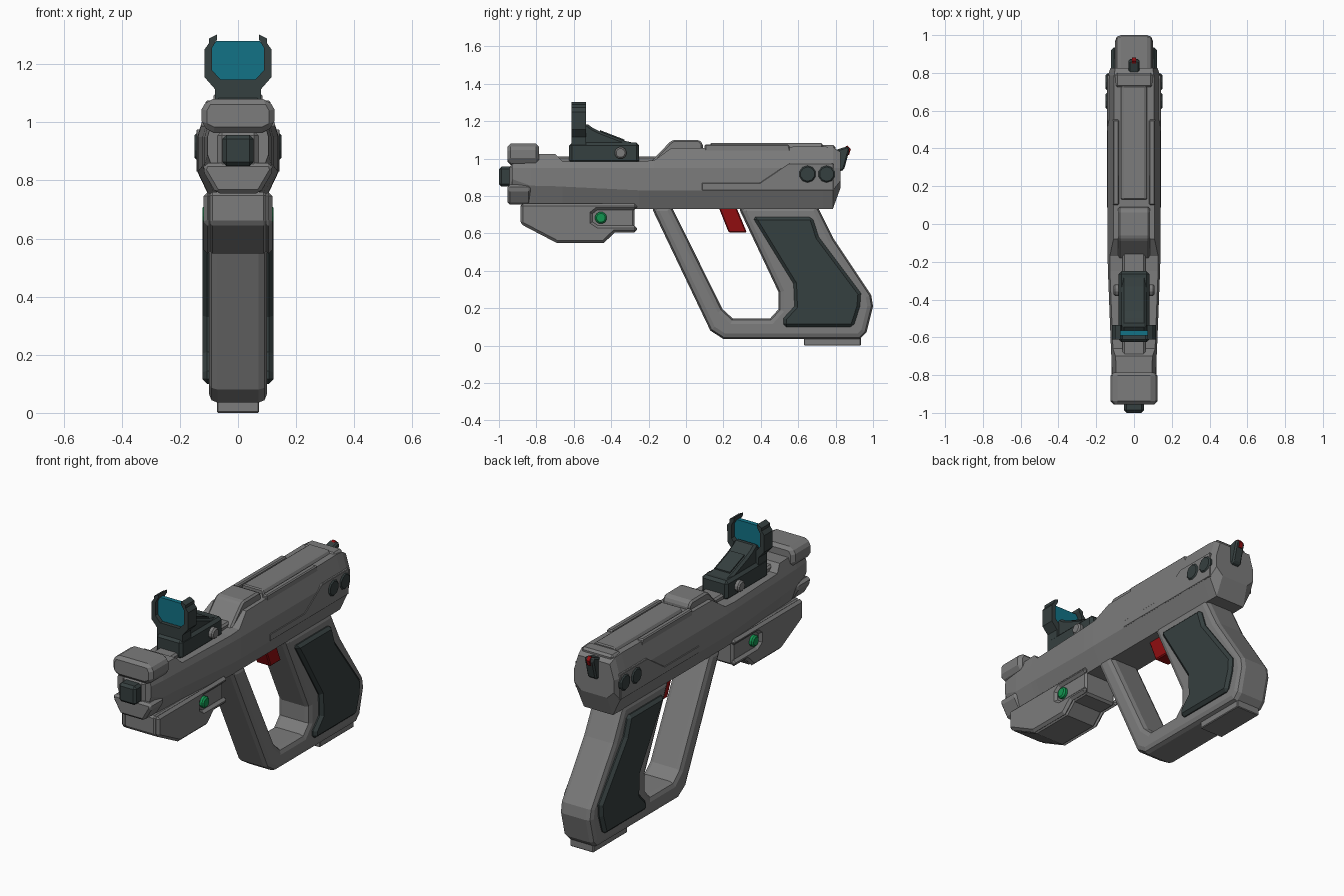
import bpy, bmesh, math
from mathutils import Vector

if "Cube" in bpy.data.objects:
    bpy.data.objects.remove(bpy.data.objects["Cube"])


def material(name, rgb):
    m = bpy.data.materials.new(name)
    m.diffuse_color = (*rgb, 1)
    m.use_nodes = True
    m.node_tree.nodes["Principled BSDF"].inputs["Base Color"].default_value = m.diffuse_color
    return m


GREY = material("mid grey", (0.2, 0.2, 0.2))
DARK = material("dark slate", (0.036, 0.05, 0.05))
RED = material("red", (0.28, 0.004, 0.005))
TEAL = material("teal glass", (0.006, 0.17, 0.24))
GREEN = material("green light", (0.006, 0.3, 0.08))


def finish(bm, name, mat, bevel=0, segments=1, angle=30):
    bmesh.ops.recalc_face_normals(bm, faces=bm.faces)
    me = bpy.data.meshes.new(name)
    bm.to_mesh(me)
    bm.free()
    me.materials.append(mat)
    ob = bpy.data.objects.new(name, me)
    bpy.context.collection.objects.link(ob)
    if bevel:
        b = ob.modifiers.new("bevel", "BEVEL")
        b.width, b.segments = bevel, segments
        b.limit_method, b.angle_limit = "ANGLE", math.radians(angle)
    return ob


def loft(name, rings, mat, bevel=0, segments=1, angle=30):
    """Skin a row of equal-length closed rings and cap both ends."""
    bm = bmesh.new()
    rows = [[bm.verts.new(p) for p in r] for r in rings]
    n = len(rows[0])
    for a, b in zip(rows, rows[1:]):
        for i in range(n):
            j = (i + 1) % n
            bm.faces.new((a[i], a[j], b[j], b[i]))
    bm.faces.new(rows[0])
    bm.faces.new(rows[-1])
    return finish(bm, name, mat, bevel, segments, angle)


def side_prism(name, yz, x0, x1, mat, **kw):
    return loft(name, [[(x, y, z) for y, z in yz] for x in (x0, x1)], mat, **kw)


def front_prism(name, half, y0, y1, mat, **kw):
    """Right half outline (x, z), mirrored across x and extruded along y."""
    pts = half + [(-x, z) for x, z in reversed(half)]
    return loft(name, [[(x, y, z) for x, z in pts] for y in (y0, y1)], mat, **kw)


def box(name, hx, y0, y1, z0, z1, mat, bevel=0.01):
    return front_prism(name, [(hx, z0), (hx, z1)], y0, y1, mat, bevel=bevel)


def disc(name, x0, x1, y, z, r, sides, mat, bevel=0.008):
    yz = [(y + r * math.cos(math.tau * (i + 0.5) / sides),
           z + r * math.sin(math.tau * (i + 0.5) / sides)) for i in range(sides)]
    return side_prism(name, yz, x0, x1, mat, bevel=bevel, angle=60)


# main body: chamfered section changing along y (y, half width, bottom, top)
stations = [(-0.93, .105, .79, .99), (-0.83, .115, .755, 1.025), (-0.70, .12, .752, 1.025),
            (-0.66, .122, .75, .985), (-0.25, .138, .73, .985), (-0.17, .14, .73, .99),
            (-0.08, .14, .73, 1.055), (0.73, .14, .73, 1.065), (0.785, .138, .73, 1.06),
            (0.825, .125, .84, 1.035)]
rings = []
for y, w, zb, zt in stations:
    half = [(w * .66, zb), (w, zb + (.1 if y < .8 else .04)), (w, .95), (w - .3 * (zt - .95), zt)]
    rings.append([(x, y, z) for x, z in half] + [(-x, y, z) for x, z in reversed(half)])
loft("main_body", rings, GREY)

# muzzle blocks and barrel
front_prism("muzzle_upper_block", [(.085, .965), (.125, .985), (.125, 1.045), (.105, 1.08)],
            -0.955, -0.785, GREY, bevel=.018)
front_prism("muzzle_lower_block", [(.075, .755), (.122, .835), (.115, .86)],
            -0.955, -0.83, GREY, bevel=.015)
box("barrel_tip", .054, -1.0, -0.9, .85, .957, DARK, .014)
box("muzzle_collar", .07, -0.945, -0.9, .84, .97, GREY, .015)

# top ribs and rails
box("front_top_rail", .06, -0.79, -0.08, .95, 1.012, GREY)
side_prism("top_hump", [(-.19, .98), (-.09, 1.085), (-.07, 1.1), (.07, 1.1), (.09, 1.08), (.09, 1.0)],
           -.085, .085, GREY, bevel=.01)
front_prism("rear_top_rib", [(.07, 1.0), (.07, 1.065), (.06, 1.083)], .13, .73, GREY, bevel=.006)
box("rear_top_cap", .1, .72, .8, 1.0, 1.072, GREY, .012)

# grip frame with open trigger guard
frame = [(-.19, .75), (.13, .08), (.2, .035), (.93, .035), (.965, .07), (1.0, .21), (.99, .27),
         (.79, .57), (.70, .75), (.275, .75), (.495, .285), (.495, .195), (.45, .145),
         (.25, .145), (.195, .195), (-.08, .75)]
side_prism("grip_frame", frame, -.1, .1, GREY, bevel=.03, segments=2, angle=75)
box("magazine_base", .073, .63, .935, 0, .06, GREY, .004)
side_prism("trigger", [(.17, .75), (.265, .75), (.325, .605), (.228, .605)], -.045, .045, RED, bevel=.006)

# under-barrel module core
lower = [(-.885, .76), (-.885, .65), (-.69, .548), (-.44, .548), (-.38, .605)]
side_prism("module_core", lower + [(-.275, .605), (-.275, .76)], -.1, .1, GREY, bevel=.012, angle=60)

shell = lower + [(-.262, .605), (-.262, .642), (-.47, .642), (-.5, .662), (-.5, .705),
                 (-.475, .725), (-.262, .725), (-.262, .76)]
panel = [(.355, .688), (.675, .688), (.71, .58), (.935, .28), (.93, .21), (.895, .1),
         (.52, .1), (.52, .145), (.58, .21), (.575, .33)]
step = [(.085, .83), (.085, .87), (.395, .87), (.55, .975), (.79, .975), (.79, .83)]

# paired side parts
for s, side in ((1, "right"), (-1, "left")):
    side_prism(side + "_module_shell", shell, s * .09, s * .119, GREY, bevel=.014, angle=60)
    disc(side + "_green_light", s * .09, s * .122, -.455, .683, .032, 12, GREEN)
    side_prism(side + "_grip_panel", panel, s * .08, s * .123, DARK, bevel=.016, angle=60)
    side_prism(side + "_body_step", step, s * .1, s * .1435, GREY, bevel=.003)
    for i, y in enumerate((.65, .752)):
        disc(f"{side}_rear_knob_{i + 1}", s * .1, s * .15, y, .917, .047, 10, DARK)
    side_prism(side + "_top_rail", [(.1, 1.0), (.1, 1.075), (.55, 1.075), (.57, 1.0)],
               s * .08, s * .112, GREY, bevel=.006)
    disc(side + "_sight_screw", s * .05, s * .108, -.35, 1.03, .032, 12, GREY)

# reflex sight: base, sloped housing, hood and lens
box("sight_base", .082, -.625, -.25, .975, 1.085, DARK, .015)
side_prism("sight_housing", [(-.6, 1.0), (-.6, 1.14), (-.535, 1.19), (-.5, 1.165), (-.46, 1.145),
                             (-.33, 1.095), (-.26, 1.08), (-.26, 1.0)], -.066, .066, DARK, bevel=.012)
side_prism("sight_slope_plate", [(-.46, 1.14), (-.46, 1.152), (-.33, 1.102), (-.33, 1.09)],
           -.045, .045, DARK)
front_prism("sight_hood", [(.08, 1.06), (.08, 1.115), (.115, 1.155), (.116, 1.25), (.1, 1.272),
                           (.1, 1.288), (.072, 1.302), (.072, 1.285), (.09, 1.255), (.09, 1.18),
                           (.06, 1.147)], -.612, -.535, DARK)
front_prism("sight_lens", [(.055, 1.143), (.094, 1.175), (.094, 1.255), (.075, 1.279)],
            -.59, -.58, TEAL)
front_prism("sight_lens_back", [(.055, 1.143), (.094, 1.175), (.094, 1.255), (.075, 1.279)],
            -.58, -.565, TEAL)

# rear sight with red marker
side_prism("rear_sight", [(.78, 1.04), (.865, 1.066), (.875, 1.05), (.845, .94), (.81, .925), (.78, .95)],
           -.028, .028, DARK, bevel=.008)
side_prism("rear_sight_marker", [(.835, 1.05), (.862, 1.07), (.881, 1.05), (.872, 1.02), (.84, 1.02)],
           -.01, .01, RED)
